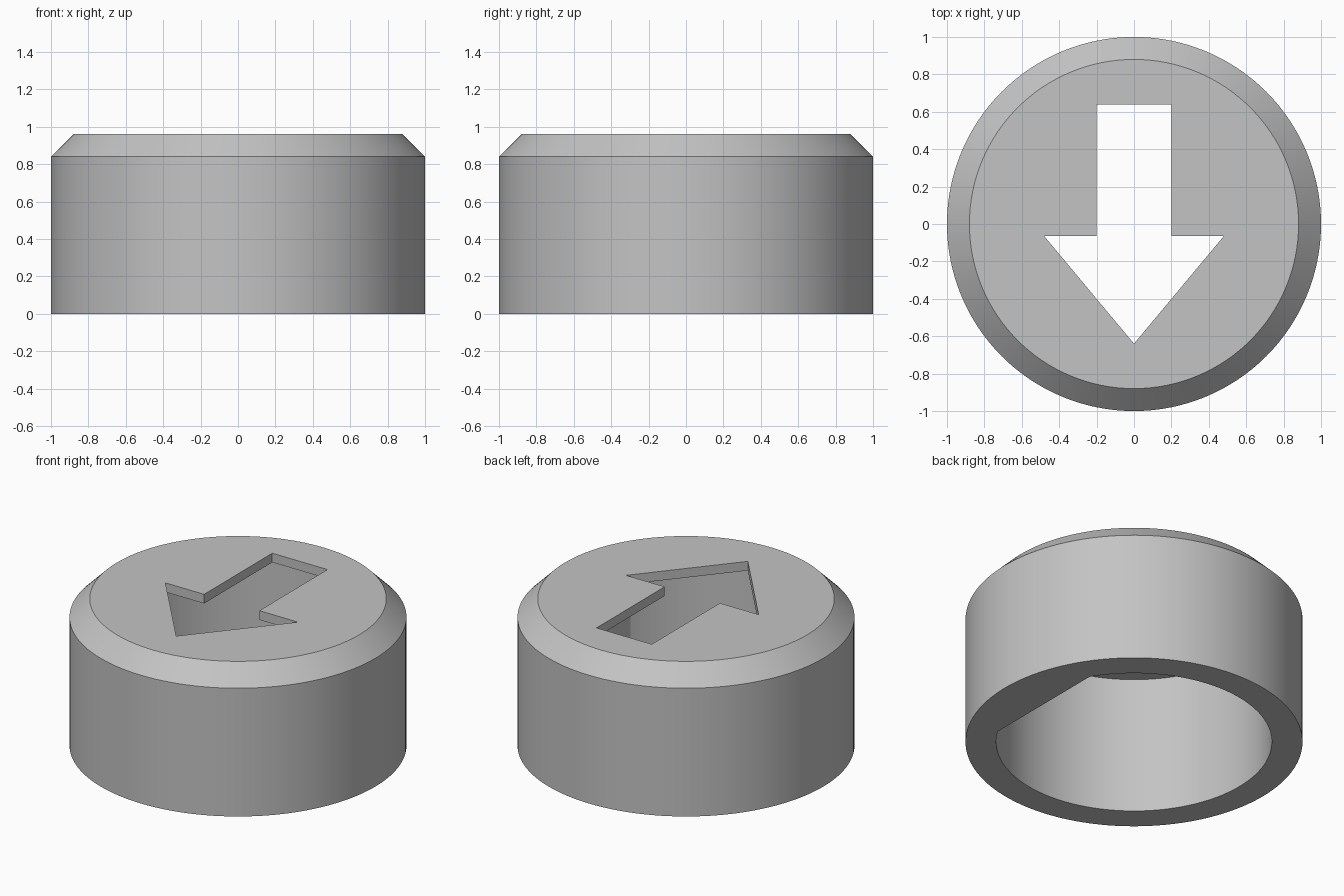
import bpy
import bmesh
from math import radians, sin, cos, acos, pi

default = bpy.data.objects.get("Cube")
if default:
    bpy.data.objects.remove(default, do_unlink=True)

SEGMENTS = 128
HEIGHT, CHAMFER = 0.96, 0.12
BORE_RADIUS, FLAT_X, CEILING = 0.818, 0.70, 0.90

grey = bpy.data.materials.new("plain grey")
grey.use_nodes = True
colour = (0.55, 0.55, 0.55, 1)
grey.diffuse_color = colour
grey.node_tree.nodes["Principled BSDF"].inputs["Base Color"].default_value = colour


def add_object(name, bm):
    bmesh.ops.recalc_face_normals(bm, faces=bm.faces)
    mesh = bpy.data.meshes.new(name)
    bm.to_mesh(mesh)
    bm.free()
    mesh.materials.append(grey)
    obj = bpy.data.objects.new(name, mesh)
    bpy.context.collection.objects.link(obj)
    return obj


def prism(name, outline, bottom, top):
    """Extrude a flat outline between two heights."""
    bm = bmesh.new()
    face = bm.faces.new([bm.verts.new((x, y, bottom)) for x, y in outline])
    result = bmesh.ops.extrude_face_region(bm, geom=[face])
    verts = [v for v in result["geom"] if isinstance(v, bmesh.types.BMVert)]
    bmesh.ops.translate(bm, verts=verts, vec=(0, 0, top - bottom))
    return add_object(name, bm)


def cut(target, cutter):
    cutter.hide_render = True
    mod = target.modifiers.new(cutter.name, "BOOLEAN")
    mod.operation = "DIFFERENCE"
    mod.solver = "EXACT"
    mod.object = cutter
    bpy.context.view_layer.objects.active = target
    bpy.ops.object.modifier_apply(modifier=mod.name)
    bpy.data.objects.remove(cutter, do_unlink=True)


# Round cap body with a chamfered top rim
circle = [(cos(2 * pi * i / SEGMENTS), sin(2 * pi * i / SEGMENTS))
          for i in range(SEGMENTS)]
cap = prism("round_cap", circle, 0, HEIGHT)
bm = bmesh.new()
bm.from_mesh(cap.data)
rim = [e for e in bm.edges if all(v.co.z > HEIGHT - 0.01 for v in e.verts)]
bmesh.ops.bevel(bm, geom=rim, offset=CHAMFER, segments=1, affect="EDGES")
bm.to_mesh(cap.data)
bm.free()

# Hollow underside: a round bore with one flat wall
half = acos(FLAT_X / BORE_RADIUS)
bore = []
for i in range(SEGMENTS + 1):
    a = half + (2 * pi - 2 * half) * i / SEGMENTS
    bore.append((BORE_RADIUS * cos(a), BORE_RADIUS * sin(a)))
cut(cap, prism("bore_cutter", bore, -0.2, CEILING))

# Arrow opening through the top plate, pointing to the front
right_half = [(0.2, 0.64), (0.2, -0.065), (0.48, -0.065)]
arrow = right_half + [(0, -0.64)] + [(-x, y) for x, y in reversed(right_half)]
cut(cap, prism("arrow_cutter", arrow, CEILING - 0.1, HEIGHT + 0.2))

# Smooth round walls, crisp edges
bpy.ops.object.select_all(action="DESELECT")
cap.select_set(True)
bpy.context.view_layer.objects.active = cap
bpy.ops.object.shade_smooth_by_angle(angle=radians(25))
